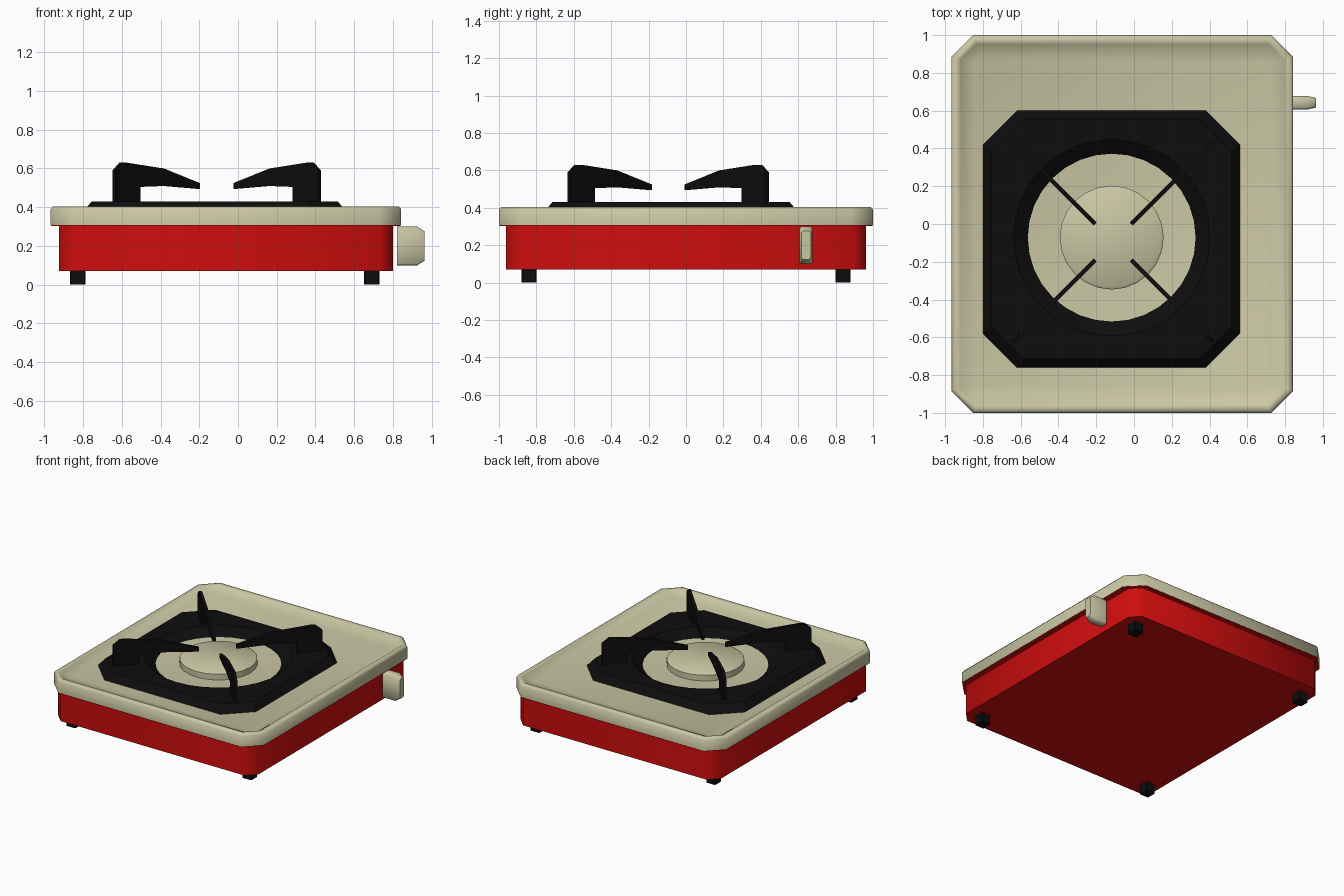
import bpy, bmesh, math

if "Cube" in bpy.data.objects:
    bpy.data.objects.remove(bpy.data.objects["Cube"])

def material(name, rgb):
    m = bpy.data.materials.new(name)
    m.diffuse_color = (*rgb, 1)
    m.use_nodes = True
    m.node_tree.nodes["Principled BSDF"].inputs["Base Color"].default_value = m.diffuse_color
    return m

RED = material("red enamel", (0.62, 0.004, 0.004))
CREAM = material("cream enamel", (0.59, 0.57, 0.37))
BLACK = material("black iron", (0.004, 0.004, 0.004))

def octagon(x0, x1, y0, y1, c, z):
    """Rectangle with cut corners at height z."""
    return [(x0 + c, y0, z), (x1 - c, y0, z), (x1, y0 + c, z), (x1, y1 - c, z),
            (x1 - c, y1, z), (x0 + c, y1, z), (x0, y1 - c, z), (x0, y0 + c, z)]

def circle(cx, cy, r, z, n=24):
    return [(cx + r * math.cos(2 * math.pi * i / n),
             cy + r * math.sin(2 * math.pi * i / n), z) for i in range(n)]

def loft(name, rings, mat, smooth=None):
    """Skin a stack of equal rings and close both ends."""
    bm = bmesh.new()
    loops = [[bm.verts.new(p) for p in ring] for ring in rings]
    for a, b in zip(loops, loops[1:]):
        for i in range(len(a)):
            j = (i + 1) % len(a)
            bm.faces.new((a[i], a[j], b[j], b[i]))
    bm.faces.new(loops[0][::-1])
    bm.faces.new(loops[-1])
    bmesh.ops.recalc_face_normals(bm, faces=bm.faces)
    mesh = bpy.data.meshes.new(name)
    bm.to_mesh(mesh)
    bm.free()
    ob = bpy.data.objects.new(name, mesh)
    bpy.context.collection.objects.link(ob)
    if mat:
        mesh.materials.append(mat)
    if smooth:
        bpy.ops.object.select_all(action='DESELECT')
        ob.select_set(True)
        bpy.context.view_layer.objects.active = ob
        bpy.ops.object.shade_smooth_by_angle(angle=math.radians(smooth))
    return ob

# red body with a flange under the tray
def body_ring(z):
    return octagon(-0.925, 0.80, -0.963, 0.963, 0.07, z)

def tray_ring(inset, c, z):
    return octagon(-0.967 + inset, 0.842 - inset, -1 + inset, 1 - inset, c, z)

loft("body", [body_ring(0.07), body_ring(0.303), tray_ring(0.002, 0.115, 0.303),
              tray_ring(0.002, 0.115, 0.312)], RED, 50)

# cream tray: raised rim and sunken floor
loft("top_tray", [tray_ring(0, 0.115, 0.308), tray_ring(0, 0.115, 0.39),
                  tray_ring(0.012, 0.11, 0.405), tray_ring(0.038, 0.09, 0.405),
                  tray_ring(0.048, 0.08, 0.398), tray_ring(0.125, 0.02, 0.375)], CREAM, 50)

# black burner plate with a round dish cut into it
plate = loft("burner_plate", [octagon(-0.80, 0.56, -0.76, 0.60, 0.18, 0.35),
                              octagon(-0.80, 0.56, -0.76, 0.60, 0.18, 0.376),
                              octagon(-0.755, 0.515, -0.715, 0.555, 0.17, 0.43)], BLACK)
BX, BY = -0.118, -0.072
cutter = loft("dish_cutter", [circle(BX, BY, 0.44, 0.372, 32),
                              circle(BX, BY, 0.52, 0.43, 32),
                              circle(BX, BY, 0.52, 0.5, 32)], None)
cutter.hide_render = True
cutter.hide_viewport = True
cut = plate.modifiers.new("dish", 'BOOLEAN')
cut.operation = 'DIFFERENCE'
cut.solver = 'EXACT'
cut.object = cutter

# burner cap
loft("burner_cap", [circle(BX, BY, 0.275, 0.365), circle(BX, BY, 0.275, 0.42),
                    circle(BX, BY, 0.262, 0.43)], CREAM, 40)

# four pan supports on the diagonals
profile = [(.53, .42), (.53, .59), (.495, .63), (.47, .63), (.28, .60), (.095, .525),
           (.095, .495), (.27, .51), (.40, .505), (.40, .42)]
for k in range(4):
    a = math.radians(45 + 90 * k)
    ca, sa = math.cos(a), math.sin(a)
    rings = []
    for t in (-0.011, 0.011):
        rings.append([(-0.11 + d * math.sqrt(2) * ca - t * sa,
                       -0.095 + d * math.sqrt(2) * sa + t * ca, z) for d, z in profile])
    loft(f"pan_support_{k + 1}", rings, BLACK)

# control knob on the right side
def knob_ring(x, inset):
    pts = octagon(0.607 + inset * .4, 0.677 - inset * .4, 0.10 + inset, 0.30 - inset, 0.01, x)
    return [(p[2], p[0], p[1]) for p in pts]

loft("control_knob", [knob_ring(0.822, 0), knob_ring(0.925, 0), knob_ring(0.963, 0.024)],
     CREAM, 50)

# feet
for i, x in enumerate((-0.827, 0.69)):
    for j, y in enumerate((-0.84, 0.84)):
        loft(f"foot_{2 * i + j + 1}", [octagon(x - .04, x + .04, y - .04, y + .04, 0.006, z)
                                       for z in (0, 0.075)], BLACK)
